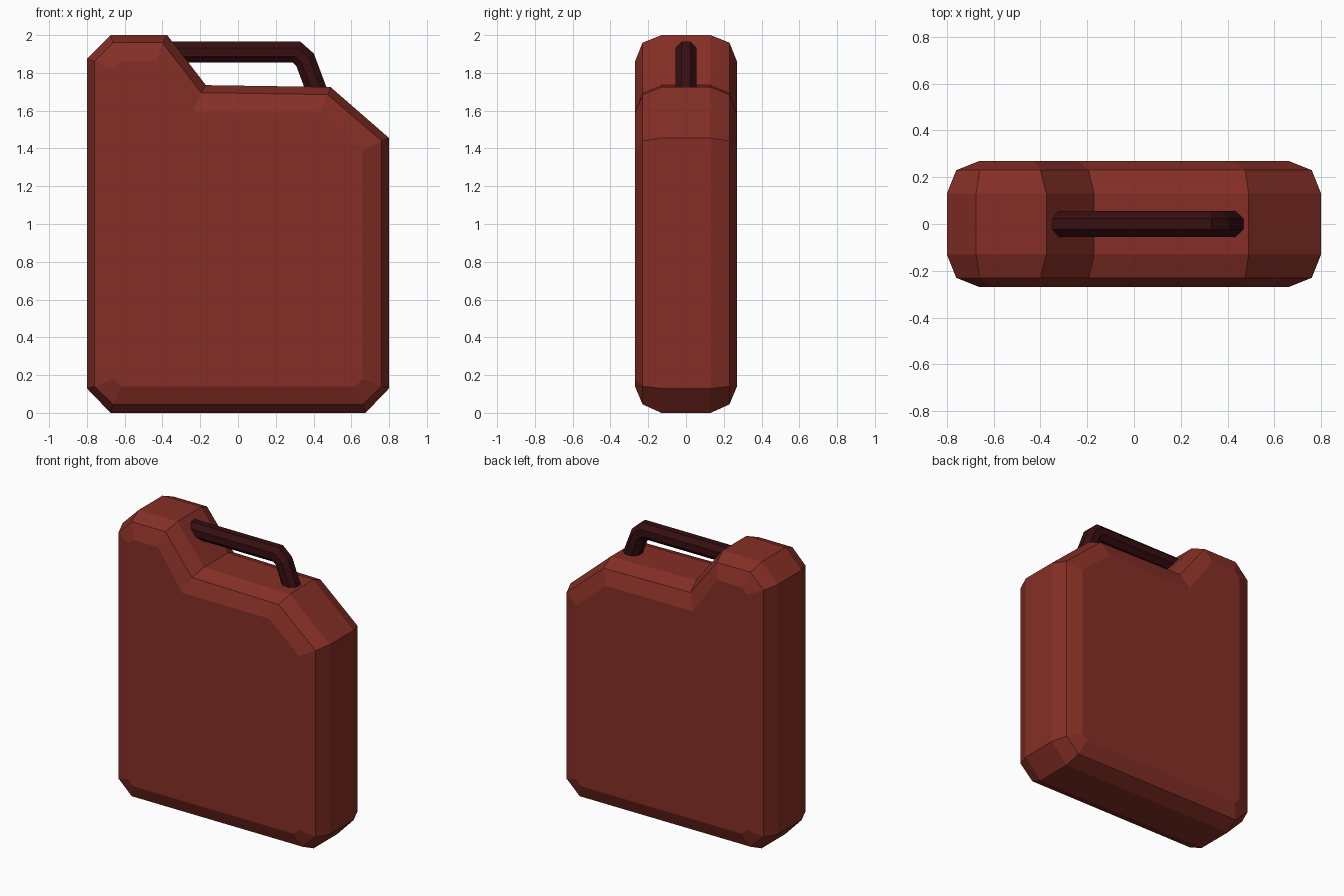
import bpy, bmesh, math
from mathutils import Vector

cube = bpy.data.objects.get("Cube")
if cube:
    bpy.data.objects.remove(cube, do_unlink=True)


def material(name, color):
    mat = bpy.data.materials.new(name)
    mat.use_nodes = True
    mat.diffuse_color = (*color, 1)
    mat.node_tree.nodes["Principled BSDF"].inputs["Base Color"].default_value = (*color, 1)
    return mat


def loft(name, rings, mat):
    """Skin a series of equal-length rings and cap both ends."""
    bm = bmesh.new()
    loops = [[bm.verts.new(p) for p in ring] for ring in rings]
    for a, b in zip(loops, loops[1:]):
        for i in range(len(a)):
            j = (i + 1) % len(a)
            bm.faces.new((a[i], a[j], b[j], b[i]))
    bm.faces.new(loops[0])
    bm.faces.new(loops[-1])
    bmesh.ops.recalc_face_normals(bm, faces=bm.faces)
    mesh = bpy.data.meshes.new(name)
    bm.to_mesh(mesh)
    bm.free()
    mesh.materials.append(mat)
    obj = bpy.data.objects.new(name, mesh)
    bpy.context.collection.objects.link(obj)
    return obj


red = material("rust red", (0.235, 0.028, 0.019))
maroon = material("dark maroon", (0.038, 0.0045, 0.0055))

# Can body: silhouette (x, z) shrinking in two steps towards each broad side
outer = [(-0.8, 0.13), (-0.675, 0), (0.675, 0), (0.8, 0.13), (0.8, 1.455),
         (0.49, 1.725), (-0.17, 1.735), (-0.375, 2), (-0.675, 2), (-0.8, 1.875)]
middle = [(-0.76, 0.14), (-0.66, 0.045), (0.66, 0.045), (0.76, 0.14), (0.76, 1.44),
          (0.475, 1.685), (-0.195, 1.695), (-0.4, 1.96), (-0.66, 1.96), (-0.76, 1.86)]
inner = [(-0.66, 0.18), (-0.62, 0.14), (0.62, 0.14), (0.66, 0.18), (0.66, 1.39),
         (0.43, 1.59), (-0.24, 1.59), (-0.43, 1.86), (-0.62, 1.86), (-0.66, 1.82)]
layers = [(inner, -0.27), (middle, -0.23), (outer, -0.13),
          (outer, 0.13), (middle, 0.23), (inner, 0.27)]
loft("can_body", [[(x, y, z) for x, z in ring] for ring, y in layers], red)

# Carrying handle: octagonal bar swept along a bent path with mitred joints
path = [Vector(p) for p in ((-0.42, 0, 1.91), (0.31, 0, 1.91),
                            (0.355, 0, 1.87), (0.43, 0, 1.67))]
radius = 0.055 / math.cos(math.pi / 8)
rings = []
for i, p in enumerate(path):
    before = (p - path[i - 1]).normalized() if i else None
    after = (path[i + 1] - p).normalized() if i + 1 < len(path) else None
    before, after = before or after, after or before
    tangent = (before + after).normalized()
    up = Vector((-tangent.z, 0, tangent.x)) / tangent.dot(before)
    angles = [math.pi / 8 + k * math.pi / 4 for k in range(8)]
    rings.append([p + radius * (math.cos(a) * Vector((0, 1, 0)) + math.sin(a) * up)
                  for a in angles])
loft("carrying_handle", rings, maroon)
